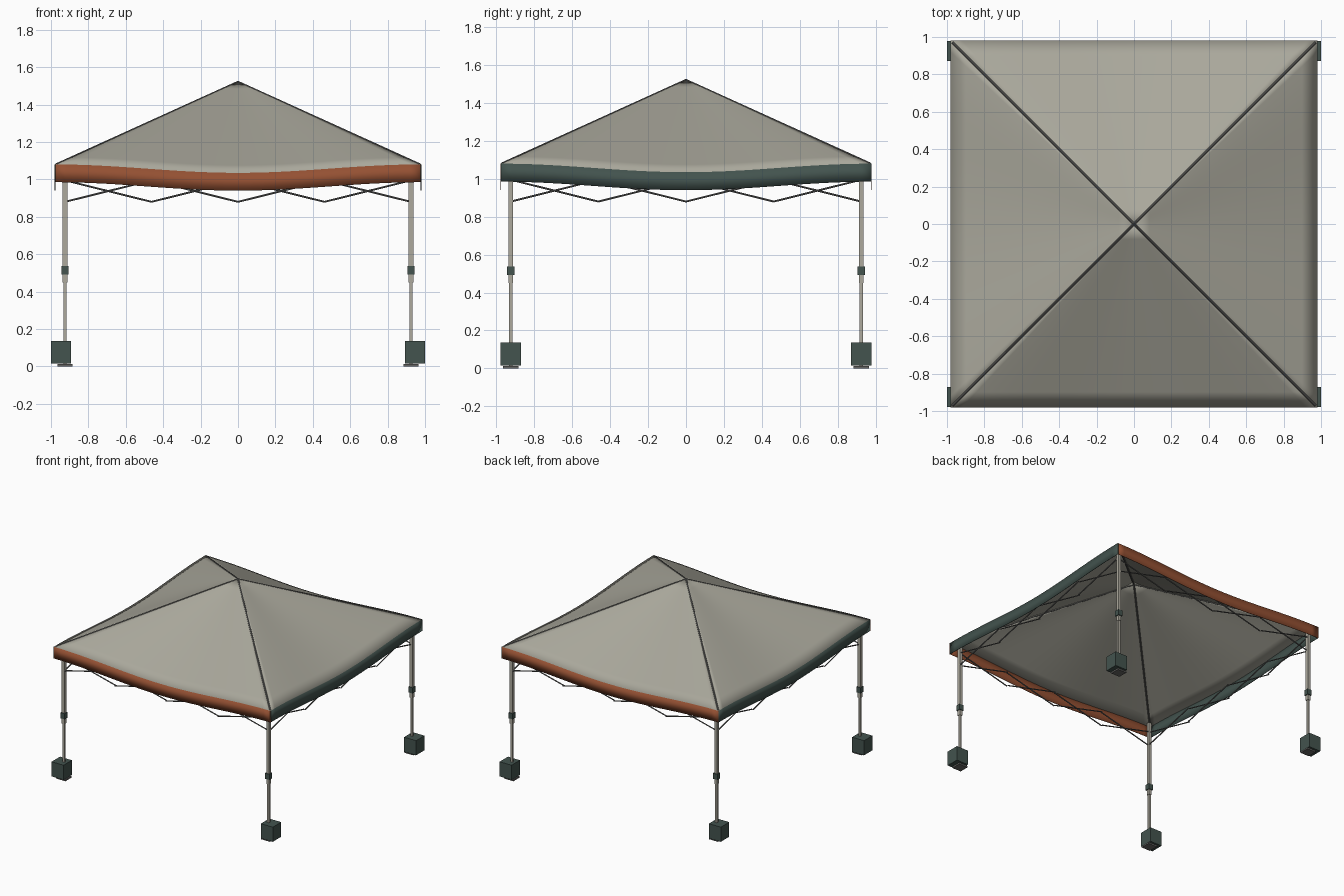
import bpy, bmesh, math
from mathutils import Vector, Matrix

cube = bpy.data.objects.get("Cube")
if cube:
    bpy.data.objects.remove(cube, do_unlink=True)


def material(name, r, g, b):
    m = bpy.data.materials.new(name)
    m.use_nodes = True
    m.diffuse_color = (r, g, b, 1)
    m.node_tree.nodes["Principled BSDF"].inputs["Base Color"].default_value = (r, g, b, 1)
    return m


CANVAS = material("canvas grey", 0.40, 0.39, 0.33)
RUST = material("rust orange", 0.30, 0.082, 0.033)
GREEN = material("dark green", 0.056, 0.087, 0.077)
POLE = material("pole beige", 0.42, 0.40, 0.34)
STEEL = material("steel grey", 0.13, 0.13, 0.125)

HALF, LEG = 0.98, 0.925          # canopy half width, leg position
APEX, EAVE, DIP, DROP = 1.525, 1.08, 0.045, 0.095


def finish(bm, name, mat):
    mesh = bpy.data.meshes.new(name)
    bm.to_mesh(mesh)
    bm.free()
    mesh.materials.append(mat)
    obj = bpy.data.objects.new(name, mesh)
    bpy.context.scene.collection.objects.link(obj)
    return obj


def box(name, lo, hi, mat):
    bm = bmesh.new()
    lo, hi = Vector(lo), Vector(hi)
    size = hi - lo
    bmesh.ops.create_cube(bm, size=1, matrix=Matrix.Translation((lo + hi) / 2)
                          @ Matrix.Diagonal((*size, 1)))
    return finish(bm, name, mat)


def add_rod(bm, a, b, radius, sides=6):
    a, b = Vector(a), Vector(b)
    turn = (b - a).to_track_quat('Z', 'Y').to_matrix().to_4x4()
    bmesh.ops.create_cone(bm, cap_ends=True, segments=sides, radius1=radius,
                          radius2=radius, depth=(b - a).length,
                          matrix=Matrix.Translation((a + b) / 2) @ turn)


def sheet(name, point, rows, turn, mat, columns=32):
    """Thin smooth cloth; point(u, t) with u across and t downward."""
    bm = bmesh.new()
    grid = [[bm.verts.new(turn @ Vector(point(2 * i / columns - 1, j / rows)))
             for i in range(columns + 1)] for j in range(rows + 1)]
    for j in range(rows):
        for i in range(columns):
            bm.faces.new((grid[j][i], grid[j + 1][i], grid[j + 1][i + 1], grid[j][i + 1]))
    bmesh.ops.remove_doubles(bm, verts=bm.verts, dist=1e-5)
    for f in bm.faces:
        f.smooth = True
    obj = finish(bm, name, mat)
    thick = obj.modifiers.new("thickness", 'SOLIDIFY')
    thick.thickness = 0.004
    thick.offset = -1
    return obj


def eave(u):
    return EAVE - DIP * (1 + math.cos(math.pi * u)) / 2


def roof_point(u, t):
    return (u * t * HALF, -t * HALF, APEX + (eave(u) - APEX) * t)


def valance_point(u, t):
    return (u * HALF, -HALF, eave(u) - DROP * t)


# Four sides: roof panel, valance, scissor truss, hip rafter
for k, side in enumerate(("front", "right", "back", "left")):
    turn = Matrix.Rotation(k * math.pi / 2, 3, 'Z')
    sheet(side + "_roof_panel", roof_point, 12, turn, CANVAS)
    sheet(side + "_valance", valance_point, 1, turn, RUST if k % 2 == 0 else GREEN)

    bm = bmesh.new()
    pitch = LEG / 2
    for n in range(4):
        x = -LEG + n * pitch
        for y, z0, z1 in ((-LEG - 0.005, 0.88, 0.995), (-LEG + 0.005, 0.995, 0.88)):
            add_rod(bm, turn @ Vector((x, y, z0)), turn @ Vector((x + pitch, y, z1)), 0.005)
    finish(bm, side + "_scissor_truss", STEEL)

    bm = bmesh.new()
    add_rod(bm, turn @ Vector((-HALF + 0.01, -HALF + 0.01, EAVE)),
            (0, 0, APEX - 0.005), 0.007, 8)
    finish(bm, side + "_hip_rafter", STEEL)

# Four corner legs, each with foot, weight, collar and telescoping pole
for sy, row in ((-1, "front"), (1, "back")):
    for sx, col in ((1, "left"), (-1, "right")):
        def part(name, half, z0, z1, mat, x=LEG):
            cx, cy = sx * x, sy * LEG
            box(f"{row}_{col}_{name}", (cx - half, cy - half, z0),
                (cx + half, cy + half, z1), mat)

        part("foot_plate", 0.04, 0, 0.012, STEEL)
        part("weight", 0.054, 0.015, 0.135, GREEN, x=0.946)
        part("lower_pole", 0.0085, 0.012, 0.5, POLE)
        part("upper_pole", 0.0125, 0.45, 1.07, POLE)
        part("collar", 0.019, 0.492, 0.538, GREEN)
